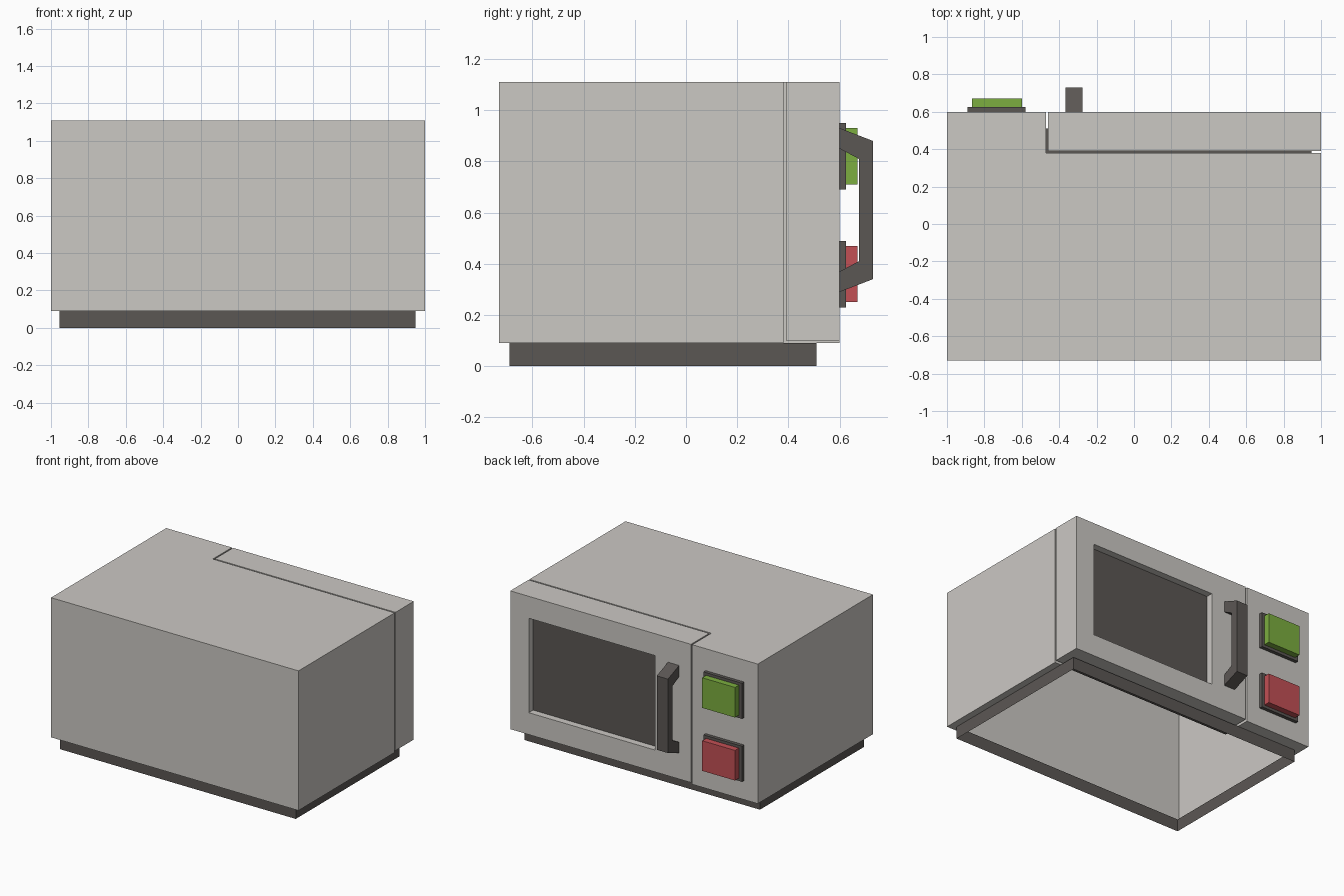
import bpy, bmesh

if "Cube" in bpy.data.objects:
    bpy.data.objects.remove(bpy.data.objects["Cube"])


def material(name, rgb):
    m = bpy.data.materials.new(name)
    m.diffuse_color = (*rgb, 1)
    m.use_nodes = True
    m.node_tree.nodes["Principled BSDF"].inputs["Base Color"].default_value = m.diffuse_color
    return m


GREY = material("warm_grey", (0.60, 0.58, 0.55))
DARK = material("dark_grey", (0.105, 0.095, 0.088))
GREEN = material("green", (0.20, 0.42, 0.05))
RED = material("red", (0.54, 0.08, 0.09))


def finish(name, bm, *mats):
    bmesh.ops.recalc_face_normals(bm, faces=bm.faces[:])
    me = bpy.data.meshes.new(name)
    bm.to_mesh(me)
    bm.free()
    for m in mats:
        me.materials.append(m)
    ob = bpy.data.objects.new(name, me)
    bpy.context.collection.objects.link(ob)
    return ob


def loop(bm, points):
    return [bm.verts.new(p) for p in points]


def bridge(bm, a, b):
    n = len(a)
    for i in range(n):
        j = (i + 1) % n
        bm.faces.new((a[i], a[j], b[j], b[i]))


def box(name, x, y, z, mat):
    bm = bmesh.new()
    a, b = (loop(bm, [(x[0], y[0], h), (x[1], y[0], h), (x[1], y[1], h), (x[0], y[1], h)]) for h in z)
    bridge(bm, a, b)
    bm.faces.new(a)
    bm.faces.new(b)
    return finish(name, bm, mat)


# Body: L-shaped hollow shell with a bottom lip and an open underside
outline = [(-1, -.73), (1, -.73), (1, .38), (-.47, .38), (-.47, .60), (-1, .60)]
opening = [(-.955, -.69), (.95, -.69), (.95, .375), (-.475, .375), (-.475, .51), (-.955, .51)]
bm = bmesh.new()
top = loop(bm, [(x, y, 1.11) for x, y in outline])
low = loop(bm, [(x, y, .09) for x, y in outline])
lip = loop(bm, [(x, y, .09) for x, y in opening])
bm.faces.new(top)
bridge(bm, top, low)
bridge(bm, low, lip)
finish("body", bm, GREY)

# Base: thin skirt, open underneath, with a strip under the door
bm = bmesh.new()
rect = [(-.955, -.69), (.95, -.69), (.95, .51), (-.955, .51)]
bridge(bm, loop(bm, [(x, y, 0) for x, y in rect]), loop(bm, [(x, y, .09) for x, y in rect]))
finish("base_skirt", bm, DARK)
box("base_strip", (-.47, .95), (.38, .51), (.085, .09), DARK)


# Door: box with a recessed dark window
def door_rect(x0, x1, z0, z1, y):
    return [(x0, y, z0), (x1, y, z0), (x1, y, z1), (x0, y, z1)]


bm = bmesh.new()
rings = [loop(bm, door_rect(*r)) for r in (
    (-.46, 1, .10, 1.11, .39), (-.46, 1, .10, 1.11, .60),
    (-.168, .85, .26, .95, .60), (-.168, .85, .26, .95, .55))]
bm.faces.new(rings[0])
for a, b in zip(rings, rings[1:]):
    bridge(bm, a, b)
bm.faces.new(rings[-1]).material_index = 1
finish("door", bm, GREY, DARK)

# Handle: angled bracket profile extruded across x
profile = [(.60, .93), (.73, .88), (.73, .34), (.60, .29), (.60, .37), (.675, .41), (.675, .81), (.60, .85)]
bm = bmesh.new()
sides = [loop(bm, [(x, y, z) for y, z in profile]) for x in (-.365, -.275)]
bridge(bm, *sides)
for s in sides:
    bm.faces.new(s)
finish("handle", bm, DARK)

# Buttons on dark plates
for name, z, mat in (("start_button", .82, GREEN), ("stop_button", .36, RED)):
    box(name + "_plate", (-.89, -.58), (.60, .625), (z - .13, z + .13), DARK)
    box(name, (-.865, -.60), (.625, .67), (z - .11, z + .11), mat)
